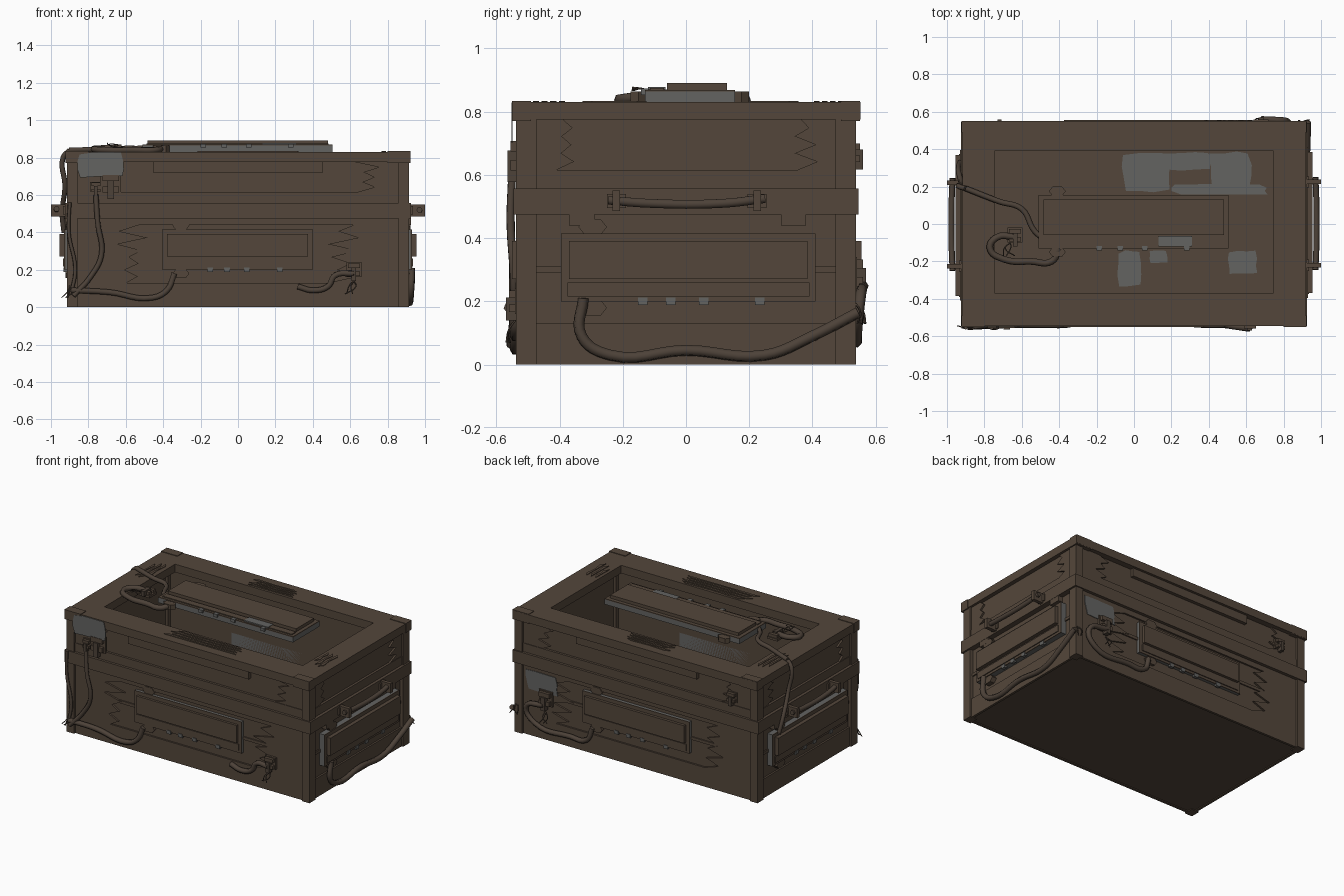
import bpy, bmesh, random
from mathutils import Matrix, Vector

if "Cube" in bpy.data.objects:
    bpy.data.objects.remove(bpy.data.objects["Cube"])

random.seed(4)

def material(name, rgb):
    m = bpy.data.materials.new(name)
    m.diffuse_color = (*rgb, 1)
    m.use_nodes = True
    m.node_tree.nodes["Principled BSDF"].inputs["Base Color"].default_value = m.diffuse_color
    return m

BROWN = material("rust_brown", (0.088, 0.062, 0.043))
CABLE = material("cable_brown", (0.074, 0.054, 0.040))
GREY = material("worn_grey", (0.125, 0.125, 0.120))

# each side of the crate as a frame: u to the right, v up, n outwards
def frame(u, v, n):
    return Matrix((u, v, n)).transposed()
FRONT = frame((1, 0, 0), (0, 0, 1), (0, -1, 0))
BACK = frame((-1, 0, 0), (0, 0, 1), (0, 1, 0))
RIGHT = frame((0, 1, 0), (0, 0, 1), (1, 0, 0))
LEFT = frame((0, -1, 0), (0, 0, 1), (-1, 0, 0))
TOP = frame((1, 0, 0), (0, 1, 0), (0, 0, 1))

def prism(name, F, outline, n0, n1, mat):
    bm = bmesh.new()
    face = bm.faces.new([bm.verts.new(F @ Vector((u, v, n0))) for u, v in outline])
    ext = bmesh.ops.extrude_face_region(bm, geom=[face])
    verts = [g for g in ext["geom"] if isinstance(g, bmesh.types.BMVert)]
    bmesh.ops.translate(bm, verts=verts, vec=F @ Vector((0, 0, n1 - n0)))
    bmesh.ops.recalc_face_normals(bm, faces=bm.faces)
    me = bpy.data.meshes.new(name)
    bm.to_mesh(me)
    bm.free()
    me.materials.append(mat)
    ob = bpy.data.objects.new(name, me)
    bpy.context.collection.objects.link(ob)
    return ob

def box(name, F, u0, u1, v0, v1, n0, n1, mat=BROWN):
    return prism(name, F, [(u0, v0), (u1, v0), (u1, v1), (u0, v1)], n0, n1, mat)

def tube(name, F, pts, r, mat=CABLE):
    cu = bpy.data.curves.new(name, "CURVE")
    cu.dimensions = "3D"
    cu.bevel_depth, cu.bevel_resolution, cu.resolution_u = r, 1, 6
    cu.use_fill_caps = True
    sp = cu.splines.new("BEZIER")
    sp.bezier_points.add(len(pts) - 1)
    for bp, p in zip(sp.bezier_points, pts):
        bp.co = F @ Vector(p)
        bp.handle_left_type = bp.handle_right_type = "AUTO"
    cu.materials.append(mat)
    ob = bpy.data.objects.new(name, cu)
    bpy.context.collection.objects.link(ob)

# broken sheet: straight at u0, torn edge around u1
def torn_sheet(name, F, u0, u1, v0, v1, n0, n1, amp=0.08, steps=9):
    pts = [(u0, v1), (u0, v0)]
    for i in range(steps + 1):
        side = amp if i % 2 else -amp
        pts.append((u1 + side * random.uniform(0.2, 1), v0 + (v1 - v0) * i / steps))
    prism(name, F, pts, n0, n1, BROWN)

# irregular worn patch
def patch(name, F, u0, u1, v0, v1, n):
    pts = []
    for (a, b), (c, d) in (((u0, v0), (u1, v0)), ((u1, v0), (u1, v1)),
                           ((u1, v1), (u0, v1)), ((u0, v1), (u0, v0))):
        for t in (0.05, 0.35, 0.65):
            k = random.uniform(0, 0.12)
            u, v = a + (c - a) * t, b + (d - b) * t
            pts.append((u + ((u0 + u1) / 2 - u) * k, v + ((v0 + v1) / 2 - v) * k))
    prism(name, F, pts, n, n + 0.004, GREY)

# split in the sheet drawn as thin lapped slivers along u
def crack(name, F, u0, u1, v0, v1, n, along_u=True, count=4):
    for i in range(count):
        a, b = u0 + random.uniform(0, .06), u1 - random.uniform(0, .06)
        v = v0 + (v1 - v0) * (i + .2) / count
        h = (v1 - v0) / count * .7
        pts = [(a, v), (b, v + h * .2), (b - .03, v + h), ((a + b) / 2, v + h * .6), (a + .03, v + h)]
        prism(name, F, pts if along_u else [(q, p) for p, q in pts], n, n + .004, BROWN)

# equipment plate with raised cover, lower bracket, rivets and lugs
def plate(name, F, u0, u1, v0, v1, n0, n1):
    m = n0 + (n1 - n0) * 0.55
    box(name + "_worn_base", F, u0, u1, v0, v1, n0, m, GREY)
    box(name + "_face", F, u0, u1, v0, v1, m, m + .006)
    box(name + "_cover", F, u0 + .025, u1 - .025, v0 + .07, v1 - .025, m, n1)
    box(name + "_bracket", F, u0 + .02, u1 - .02, v0 + .016, v0 + .06, m, m + .012)
    for i, t in enumerate((0.32, 0.43, 0.56, 0.78)):
        u = u0 + (u1 - u0) * t
        box(f"{name}_rivet_{i}", F, u - .015, u + .015, v0 - .012, v0 + .012, m - .01, m + .01, GREY)
    for i, v in enumerate((v0 - .02, v1 + .02)):
        u = u0 + .1
        prism(f"{name}_lug_{i}", F, [(u - .045, v), (u - .025, v - .025), (u + .025, v - .025),
              (u + .045, v), (u + .025, v + .025), (u - .025, v + .025)], n0, m, BROWN)

def connector(name, F, u, v, n, s=0.04):
    box(name + "_base", F, u - s, u + s, v - s, v + s, n, n + .015)
    for i in (-1, 1):
        box(f"{name}_jaw_{i}", F, u - s * .8, u + s * .8, v + i * s * .55 - s * .3,
            v + i * s * .55 + s * .3, n + .015, n + .035)
    box(name + "_plug", F, u - s * .3, u + s * .3, v - s * 1.5, v + s * .3, n + .01, n + .045, CABLE)

# hollow shell with corner posts
box("bottom", TOP, -.89, .89, -.51, .51, 0.006, .02)
for sx in (-1, 1):
    for sy in (-1, 1):
        x, y = sorted((sx * .858, sx * .914)), sorted((sy * .472, sy * .537))
        box("lower_post", TOP, *x, *y, 0, .475)
        box("upper_post", TOP, *x, *y, .557, .78)
        xc, yc = sorted((sx * .8, sx * .922)), sorted((sy * .49, sy * .551))
        box("corner_cap", TOP, *xc, *yc, .77, .834)

# side walls, band, ledges and torn sheets: half width, wall distance
for name, F, w, d in (("front", FRONT, .86, .52), ("back", BACK, .86, .52),
                      ("right", RIGHT, .475, .898), ("left", LEFT, .475, .898)):
    long_side = w > .5
    bw = .926 if long_side else .545
    box(name + "_lower_wall", F, -w, w, 0.006, .48, d - .02, d - .008)
    box(name + "_upper_wall", F, -w, w, .557, .775, d - .02, d - .008)
    box(name + "_middle_band", F, -bw, bw, .475, .557, d - .02, .545 if long_side else .926)
    box(name + "_ledge", F, -w, w, .557, .615, d - .01, d + .008)
    box(name + "_lower_sill", F, -w, w, 0.0, .13, d - .012, d + .004)
    box(name + "_lower_strip", F, -w, w, .29, .31, d - .012, d)
    if long_side:
        box(name + "_upper_strip", F, -w, w, .44, .475, d - .012, d + .004)
    for s in (-1, 1):
        if long_side:
            torn_sheet(name + "_torn_lower", F, s * w, s * .56, .13, .44, d - .012, d + .004, .09)
        torn_sheet(name + "_torn_upper", F, s * w, s * w * .8, .615, .775, d - .012, d + .004, w * .08, 6)

# top rim with opening
box("rim_front", TOP, -.918, .918, -.545, -.37, .775, .83)
box("rim_back", TOP, -.918, .918, .39, .552, .775, .83)
box("rim_left", TOP, -.918, -.747, -.37, .39, .775, .83)
box("rim_right", TOP, .747, .918, -.37, .39, .775, .83)
for F in (FRONT, BACK):
    box("rim_lip", F, -.455, .455, .72, .78, .505, .535)
crack("rim_crack_front", TOP, -.22, .33, -.49, -.38, .83)
crack("rim_crack_back", TOP, -.22, .13, .40, .50, .83)
crack("rim_crack_left", TOP, .1, .38, -.86, -.77, .83, False, 3)
crack("rim_crack_right", TOP, -.33, -.1, .76, .86, .83, False, 3)

# equipment plates
plate("front_plate", FRONT, -.405, .40, .20, .415, .50, .55)
plate("back_plate", BACK, -.405, .40, .20, .415, .50, .555)
plate("right_plate", RIGHT, -.395, .41, .2, .415, .885, .955)
plate("left_plate", LEFT, -.395, .41, .2, .415, .885, .955)
plate("top_plate", TOP, -.51, .505, -.13, .155, .83, .89)
box("top_plate_worn_strip", TOP, .13, .31, -.12, -.065, .87, .878, GREY)

# carry handles
for name, F in (("right", RIGHT), ("left", LEFT)):
    tube(name + "_handle", F, [(-.245, .52, .97), (-.12, .51, .975), (.12, .51, .975), (.25, .525, .97)], .016)
    for v in (-.22, .225):
        box(name + "_handle_bracket", F, v - .012, v + .012, .485, .55, .92, 1.0)
        box(name + "_handle_foot", F, v - .03, v + .03, .495, .54, .915, .935)
    for v in (-.33, .34):
        box(name + "_hinge_tab", F, v - .04, v + .04, .44, .5, .89, .924)

# worn patches
patch("front_patch", FRONT, -.86, -.61, .69, .83, .548)
patch("back_patch", BACK, -.84, -.59, .31, .45, .526)
for i, p in enumerate(((-.07, .2, .165, .388), (.16, .42, .285, .385), (.4, .63, .18, .388), (.2, .72, .155, .215),
                       (-.09, .04, -.34, -.14), (.08, .18, -.21, -.14), (.5, .66, -.27, -.14))):
    patch(f"floor_patch_{i}", TOP, *p, .02 + .0004 * i)

# connectors
connector("front_connector_upper", FRONT, -.68, .66, .52, .055)
connector("front_connector_side", FRONT, -.76, .64, .52, .03)
connector("front_connector_lower", FRONT, .62, .20, .525)
connector("back_connector_left", BACK, -.68, .29, .525, .05)
connector("back_connector_upper", BACK, .72, .67, .515, .035)
connector("top_connector", TOP, -.635, -.06, .825)

# cables
tube("front_cable_left", FRONT, [(-.76, .6, .55), (-.75, .45, .555), (-.73, .28, .545), (-.79, .16, .545), (-.88, .06, .555)], .014)
tube("front_cable_corner", FRONT, [(-.90, .56, .555), (-.905, .4, .55), (-.87, .2, .55), (-.89, .08, .55)], .01)
tube("front_cable_low", FRONT, [(-.89, .09, .55), (-.69, .08, .54), (-.46, .05, .54), (-.38, .09, .54), (-.34, .18, .535)], .017)
tube("front_cable_right", FRONT, [(.32, .11, .535), (.4, .09, .54), (.48, .11, .54), (.52, .17, .545), (.62, .18, .56)], .017)
tube("back_cable", BACK, [(-.68, .25, .56), (-.82, .2, .55), (-.76, .1, .54), (-.5, .08, .54), (-.37, .09, .54), (-.33, .18, .535)], .017)
for name, F in (("right_cable", RIGHT),):
    tube(name, F, [(-.325, .21, .93), (-.33, .09, .925), (-.24, .03, .92), (0, .045, .92),
         (.25, .03, .92), (.4, .09, .925), (.545, .165, .93)], .018)
tube("left_cable", LEFT, [(-.19, .84, .90), (-.2, .8, .935), (-.22, .65, .925), (-.3, .5, .94), (-.33, .4, .93)], .014)
tube("top_cable_long", TOP, [(-.90, .19, .84), (-.72, .12, .845), (-.6, .08, .85), (-.53, -.04, .85), (-.45, -.1, .855)], .015)
tube("top_cable_loop", TOP, [(-.635, -.07, .85), (-.73, -.07, .85), (-.77, -.13, .845), (-.69, -.19, .84),
     (-.55, -.2, .84), (-.44, -.2, .84), (-.4, -.13, .85)], .018)

# frayed loose wires
for F, u, v, n in ((FRONT, .62, .14, .54), (FRONT, -.9, .12, .53), (BACK, -.68, .2, .54), (BACK, -.9, .2, .53), (TOP, -.66, -.1, .85)):
    for k in range(3):
        tube("loose_wire", F, [(u, v, n), (u + random.uniform(-.04, .03), v - .03, n + .02),
             (u + random.uniform(-.05, .03), v - .07, n + random.uniform(.01, .03))], .003)
